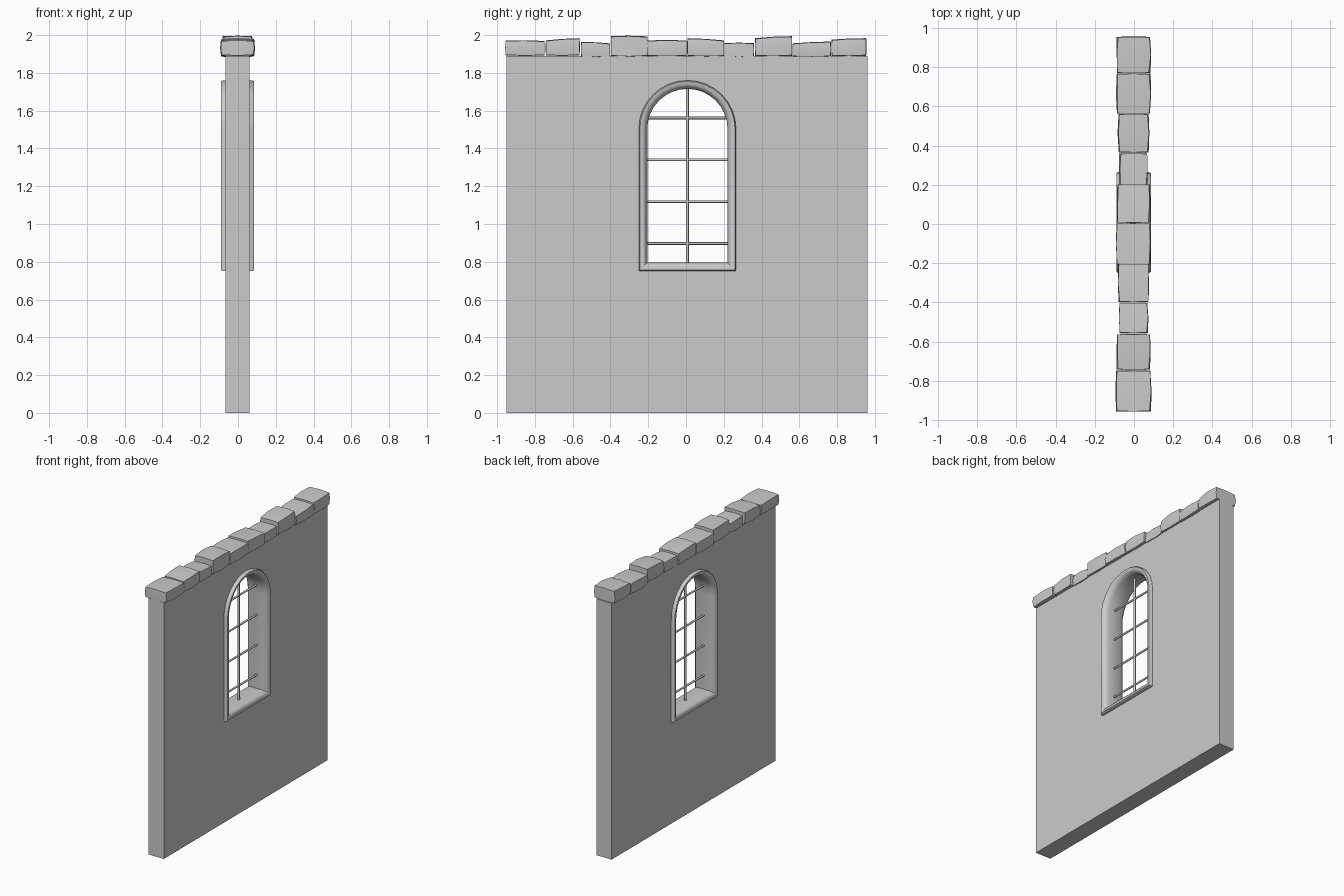
import bpy, bmesh, math, random
from mathutils import Vector

if "Cube" in bpy.data.objects:
    bpy.data.objects.remove(bpy.data.objects["Cube"])

random.seed(4)
CX, CY = -0.0025, 0.0075          # wall mid-plane, window centre line
SILL, SPRING, HALF = 0.75, 1.503, 0.2575


def make(name, bm, smooth=None):
    bmesh.ops.recalc_face_normals(bm, faces=bm.faces)
    me = bpy.data.meshes.new(name)
    bm.to_mesh(me)
    bm.free()
    ob = bpy.data.objects.new(name, me)
    bpy.context.collection.objects.link(ob)
    if smooth:
        bpy.ops.object.select_all(action='DESELECT')
        ob.select_set(True)
        bpy.context.view_layer.objects.active = ob
        bpy.ops.object.shade_smooth_by_angle(angle=math.radians(smooth))
    return ob


def arch(d, segs=16):
    """Arched window outline (y, z), inset by d."""
    r = HALF - d
    pts = [(CY - r, SILL + d), (CY + r, SILL + d)]
    for i in range(segs + 1):
        a = math.pi * i / segs
        pts.append((CY + r * math.cos(a), SPRING + r * math.sin(a)))
    return pts


def bridge(bm, loops):
    """Join a closed cycle of closed loops with quads."""
    n = len(loops[0])
    for a, b in zip(loops, loops[1:] + loops[:1]):
        for i in range(n):
            j = (i + 1) % n
            bm.faces.new((a[i], a[j], b[j], b[i]))


# wall with arched opening
bm = bmesh.new()
bmesh.ops.create_cube(bm, size=1)
for v in bm.verts:
    v.co = (CX + v.co.x * 0.125, 0.005 + v.co.y * 1.91, 0.945 + v.co.z * 1.89)
wall = make("wall", bm)

bm = bmesh.new()
face = bm.faces.new([bm.verts.new((-0.3, y, z)) for y, z in arch(0.022)])
ext = bmesh.ops.extrude_face_region(bm, geom=[face])
for g in ext["geom"]:
    if isinstance(g, bmesh.types.BMVert):
        g.co.x = 0.3
cutter = make("opening_cutter", bm)
cutter.hide_render = True
cutter.hide_viewport = True
cut = wall.modifiers.new("opening", 'BOOLEAN')
cut.operation = 'DIFFERENCE'
cut.solver = 'EXACT'
cut.object = cutter

# window frame: one moulded section swept round the arch
half = [(0.0, 0.08), (0.006, 0.088), (0.022, 0.087), (0.036, 0.074), (0.045, 0.052)]
section = half + [(d, -x) for d, x in reversed(half)]
bm = bmesh.new()
bridge(bm, [[bm.verts.new((CX + x, y, z)) for y, z in arch(d)] for d, x in section])
make("window_frame", bm, 40)


# window bars
def bar(name, p, q, r=0.008):
    p, q = Vector(p), Vector(q)
    bm = bmesh.new()
    bmesh.ops.create_cone(bm, cap_ends=True, segments=8, radius1=r, radius2=r,
                          depth=(q - p).length)
    bm.transform((q - p).to_track_quat('Z', 'Y').to_matrix().to_4x4())
    bmesh.ops.translate(bm, verts=bm.verts, vec=(p + q) / 2)
    make(name, bm, 50)


bar("upright_bar", (0, CY, 0.78), (0, CY, 1.73))
for i in range(4):
    z = 0.897 + i * 0.2215
    bar(f"cross_bar_{i + 1}", (0, CY - 0.215, z), (0, CY + 0.215, z), 0.007)

# coping stones: y start, y end, half width, bottom, top at start, top at end
stones = [
    (-0.957, -0.748, 0.09, 1.89, 1.974, 1.971), (-0.743, -0.562, 0.087, 1.89, 1.974, 1.986),
    (-0.556, -0.402, 0.075, 1.883, 1.966, 1.958), (-0.398, -0.203, 0.08, 1.885, 1.998, 1.996),
    (-0.207, 0.004, 0.089, 1.887, 1.974, 1.974), (0.006, 0.203, 0.086, 1.886, 1.986, 1.974),
    (0.2, 0.36, 0.073, 1.883, 1.96, 1.96), (0.365, 0.562, 0.079, 1.887, 1.986, 1.997),
    (0.563, 0.768, 0.088, 1.884, 1.958, 1.968), (0.77, 0.955, 0.088, 1.888, 1.978, 1.986),
]
for n, (y0, y1, w, zb, t0, t1) in enumerate(stones):
    bm = bmesh.new()
    bmesh.ops.create_cube(bm, size=2)
    bmesh.ops.subdivide_edges(bm, edges=bm.edges[:], cuts=1, use_grid_fill=True)
    for v in bm.verts:
        u = v.co.copy()
        f = (u.y + 1) / 2
        top = t0 + (t1 - t0) * f
        # corners pulled in so every face bulges a little
        k = sum(abs(c) > 0.5 for c in u)
        s = {1: 1.0, 2: 0.97, 3: 0.92}.get(k, 1.0)
        j = random.uniform(-0.003, 0.003)
        v.co = (CX + u.x * w * s + j,
                (y0 + y1) / 2 + u.y * (y1 - y0) / 2 * (1 - (1 - s) * 0.3),
                (zb + top) / 2 + u.z * (top - zb) / 2 * (1 - (1 - s) * 1.6))
    make(f"coping_stone_{n + 1}", bm, 40)
